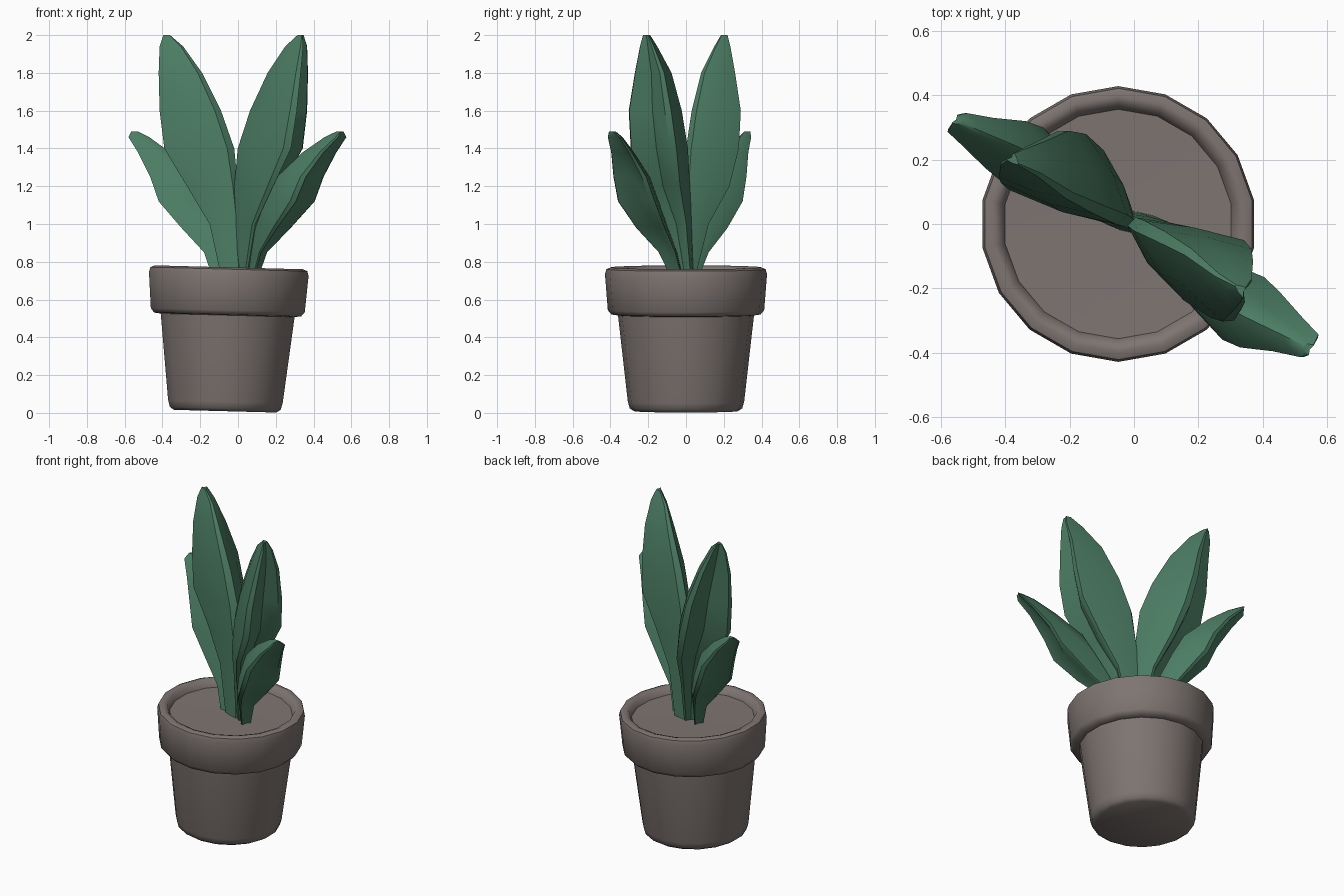
import bpy, bmesh, math
from mathutils import Matrix

if "Cube" in bpy.data.objects:
    bpy.data.objects.remove(bpy.data.objects["Cube"])


def material(name, rgb):
    m = bpy.data.materials.new(name)
    m.diffuse_color = (*rgb, 1)
    m.use_nodes = True
    m.node_tree.nodes["Principled BSDF"].inputs["Base Color"].default_value = m.diffuse_color
    return m


CLAY = material("grey clay", (0.21, 0.178, 0.167))
GREEN = material("leaf green", (0.072, 0.205, 0.127))


def loft(name, rings, mat, angle):
    """Skin closed rings of equal point count and cap both ends."""
    bm = bmesh.new()
    loops = [[bm.verts.new(p) for p in ring] for ring in rings]
    n = len(loops[0])
    for a, b in zip(loops, loops[1:]):
        for i in range(n):
            j = (i + 1) % n
            bm.faces.new((a[i], a[j], b[j], b[i]))
    bm.faces.new(loops[0][::-1])
    bm.faces.new(loops[-1])
    bmesh.ops.recalc_face_normals(bm, faces=bm.faces)
    me = bpy.data.meshes.new(name)
    bm.to_mesh(me)
    bm.free()
    me.materials.append(mat)
    ob = bpy.data.objects.new(name, me)
    bpy.context.collection.objects.link(ob)
    bpy.ops.object.select_all(action='DESELECT')
    ob.select_set(True)
    bpy.context.view_layer.objects.active = ob
    bpy.ops.object.shade_smooth_by_angle(angle=math.radians(angle))
    return ob


# Pot: one turned profile (radius, height) with collar, lip and soil, slightly tilted
profile = [(0.275, 0.0), (0.298, 0.015), (0.308, 0.05), (0.36, 0.508), (0.395, 0.512),
           (0.414, 0.535), (0.429, 0.725), (0.422, 0.752), (0.398, 0.762), (0.372, 0.752),
           (0.357, 0.715), (0.15, 0.71)]
SIDES = 18
tilt = Matrix.Translation((-0.068, 0, 0.009)) @ Matrix.Rotation(math.radians(1.5), 4, 'Y')
rings = []
for r, z in profile:
    ring = []
    for i in range(SIDES):
        a = math.radians(10) + math.tau * i / SIDES
        ring.append((r * math.cos(a), r * math.sin(a), z))
    rings.append(ring)
pot = loft("pot", rings, CLAY, 50)
pot.data.transform(tilt)


def leaf(name, rows, p, q, sx=1, sy=1, ox=0, oy=0):
    """Folded leaf with its keel inward, from level sections
    (z, outer x, inner x, inner y, outer y). p and q place the two blade edges."""
    dx, dy = (1 + p) / 2, (1 + q) / 2
    shape = [(0, 0.1), (0.1, 0), (0.55, 0.35 * q), (1, q), (0.99, q + 0.12),
             (dx * 0.92, dy * 0.92), (p + 0.12, 0.99), (p, 1), (0.35 * p, 0.55)]
    sections = []
    for z, x1, x0, y0, y1 in rows:
        sections.append([(ox + sx * (x0 + (x1 - x0) * u),
                          oy + sy * (y0 + (y1 - y0) * v), z) for u, v in shape])
    loft(name, sections, GREEN, 38)


# Leaves: a tall and a short one, each repeated on the opposite side
tall = [(0.70, -0.085, 0.015, -0.03, 0.045),
        (1.00, -0.15, 0.01, -0.02, 0.12),
        (1.20, -0.27, 0.00, -0.01, 0.23),
        (1.40, -0.39, -0.02, 0.00, 0.28),
        (1.60, -0.415, -0.09, 0.03, 0.29),
        (1.80, -0.42, -0.19, 0.08, 0.26),
        (1.94, -0.415, -0.29, 0.15, 0.235),
        (2.00, -0.395, -0.36, 0.185, 0.22)]
short = [(0.70, -0.13, -0.08, 0.01, 0.06),
         (0.85, -0.18, -0.10, 0.04, 0.12),
         (0.98, -0.30, -0.12, 0.08, 0.22),
         (1.12, -0.42, -0.17, 0.12, 0.30),
         (1.25, -0.465, -0.23, 0.16, 0.32),
         (1.38, -0.53, -0.36, 0.23, 0.33),
         (1.46, -0.58, -0.47, 0.28, 0.345),
         (1.49, -0.565, -0.53, 0.31, 0.34)]
leaf("tall_leaf_left", tall, 0.35, 0.38)
leaf("tall_leaf_right", tall, 0.7, 0.2, -0.93, -1.08, -0.02, 0.01)
leaf("short_leaf_left", short, 0.45, 0.1)
leaf("short_leaf_right", short, 0.5, 0.1, -1.05, -1.2, -0.035, 0)
